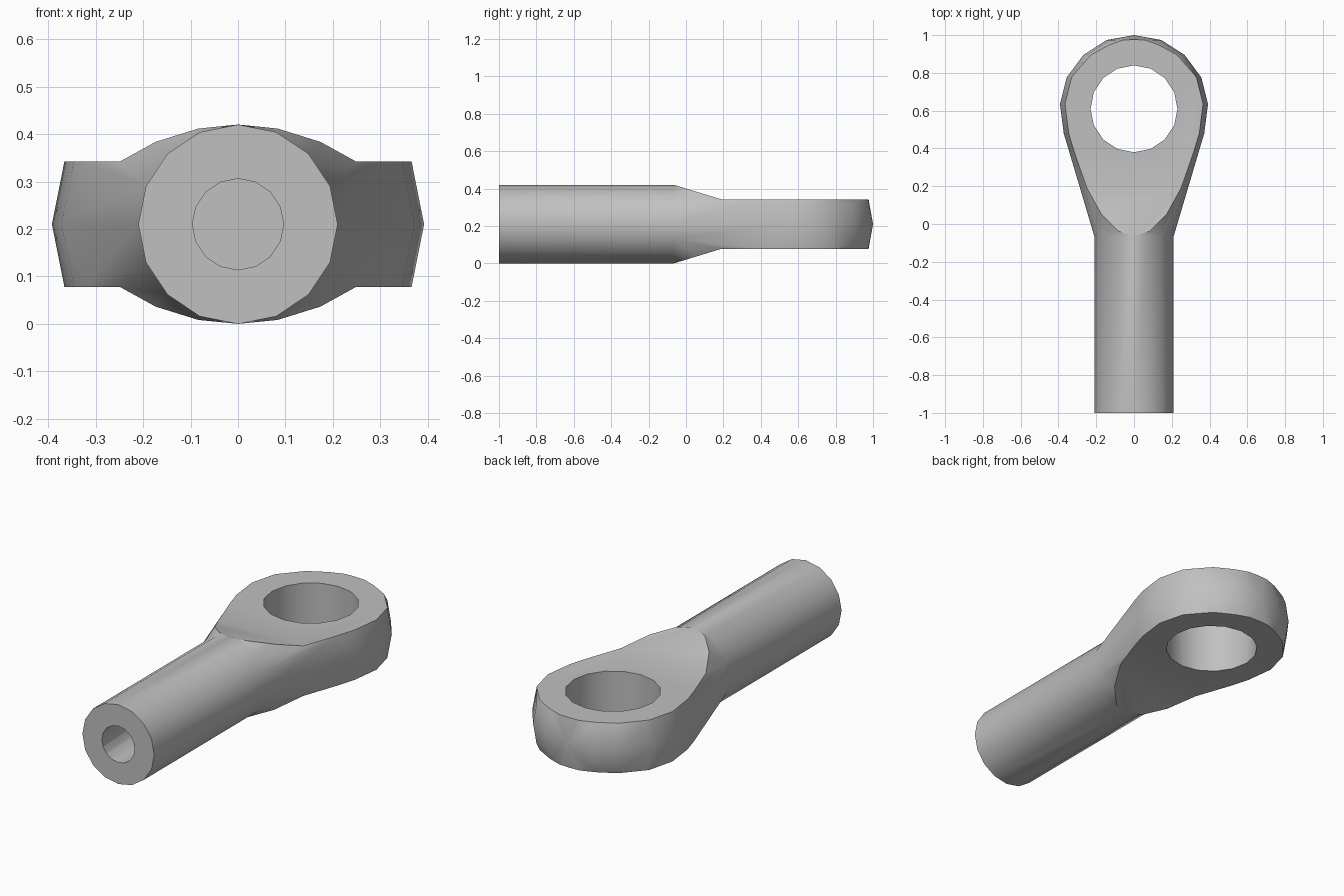
import bpy, bmesh, math
from mathutils import Matrix

cube = bpy.data.objects.get("Cube")
if cube:
    bpy.data.objects.remove(cube, do_unlink=True)

SIDES = 16
MID_Z = 0.21      # height of the shank axis

steel = bpy.data.materials.new("plain grey steel")
steel.use_nodes = True
GREY = (0.53, 0.53, 0.53, 1)
steel.diffuse_color = GREY
steel.node_tree.nodes["Principled BSDF"].inputs["Base Color"].default_value = GREY


def add_object(name, bm):
    bmesh.ops.recalc_face_normals(bm, faces=bm.faces)
    mesh = bpy.data.meshes.new(name)
    bm.to_mesh(mesh)
    bm.free()
    mesh.materials.append(steel)
    obj = bpy.data.objects.new(name, mesh)
    bpy.context.collection.objects.link(obj)
    return obj


def lathe_y(name, profile):
    """Revolve (radius, y) points about the shank axis."""
    bm = bmesh.new()
    verts = [bm.verts.new((r, y, MID_Z)) for r, y in profile]
    edges = [bm.edges.new(pair) for pair in zip(verts, verts[1:])]
    bmesh.ops.spin(bm, geom=verts + edges, cent=(0, 0, MID_Z), axis=(0, 1, 0),
                   angle=math.tau, steps=SIDES, use_duplicate=False)
    bmesh.ops.remove_doubles(bm, verts=bm.verts, dist=0.0005)
    return add_object(name, bm)


def cylinder(name, radius, depth, matrix):
    bm = bmesh.new()
    bmesh.ops.create_cone(bm, cap_ends=True, segments=SIDES, radius1=radius,
                          radius2=radius, depth=depth, matrix=matrix)
    return add_object(name, bm)


def flat_cutter(name, side):
    """Block that planes one face of the eye and its ramp to the shank."""
    outline = [(-0.3217, 0.2885), (0.19, 0.132), (1.2, 0.132), (1.2, 0.5), (-0.3217, 0.5)]
    bm = bmesh.new()
    face = bm.faces.new([bm.verts.new((-0.6, y, MID_Z + side * h)) for y, h in outline])
    out = bmesh.ops.extrude_face_region(bm, geom=[face])
    moved = [v for v in out["geom"] if isinstance(v, bmesh.types.BMVert)]
    bmesh.ops.translate(bm, verts=moved, vec=(1.2, 0, 0))
    return add_object(name, bm)


# Shank flaring into a rounded head
rod_end = lathe_y("rod_end", [
    (0, -1), (0.21, -1), (0.21, -0.065), (0.372, 0.48), (0.392, 0.635),
    (0.357, 0.775), (0.268, 0.895), (0.145, 0.974), (0, 1)])

# Flats, eye hole and blind shank bore
cutters = [
    flat_cutter("upper_flat_cutter", 1),
    flat_cutter("lower_flat_cutter", -1),
    cylinder("eye_cutter", 0.23, 1, Matrix.Translation((0, 0.61, MID_Z))),
    cylinder("bore_cutter", 0.096, 1,
             Matrix.Translation((0, -0.65, MID_Z)) @ Matrix.Rotation(math.pi / 2, 4, "X")),
]
bpy.ops.object.select_all(action="DESELECT")
bpy.context.view_layer.objects.active = rod_end
rod_end.select_set(True)
for cutter in cutters:
    mod = rod_end.modifiers.new(cutter.name, "BOOLEAN")
    mod.operation = "DIFFERENCE"
    mod.solver = "EXACT"
    mod.object = cutter
    bpy.ops.object.modifier_apply(modifier=mod.name)
    bpy.data.objects.remove(cutter, do_unlink=True)

bpy.ops.object.shade_smooth_by_angle(angle=math.radians(30))
